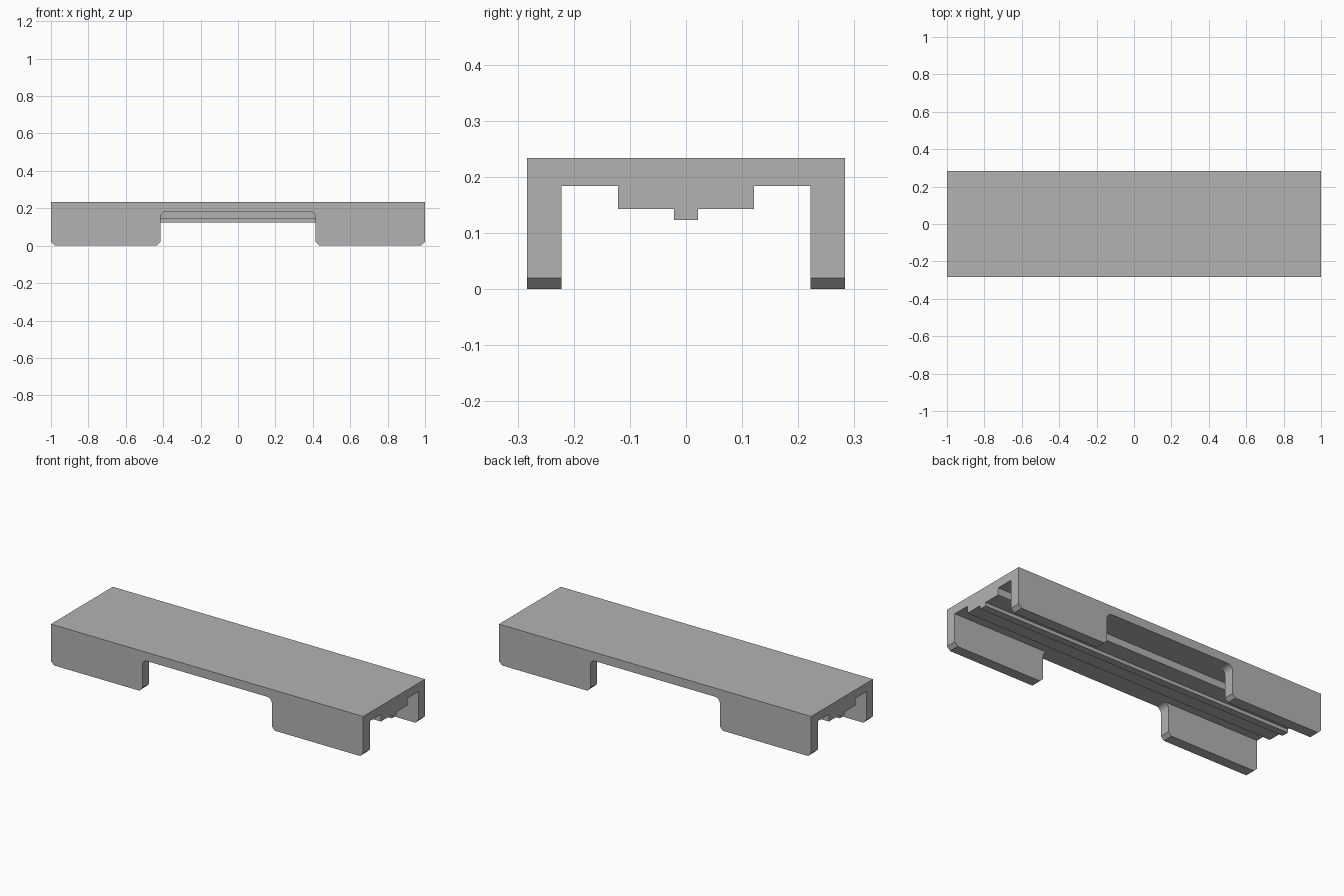
import bpy
import bmesh
from math import sin, cos, pi
from mathutils import Vector

cube = bpy.data.objects.get("Cube")
if cube:
    bpy.data.objects.remove(cube, do_unlink=True)

LENGTH, HALF_WIDTH, HEIGHT = 1.0, 0.283, 0.234
INNER = 0.222      # inner face of the side walls
CEILING = 0.184    # underside of the deck
NOTCH = 0.415      # half length of the wall opening
CHAMFER, RADIUS = 0.02, 0.033

grey = bpy.data.materials.new("plain grey")
grey.use_nodes = True
colour = (0.45, 0.45, 0.45, 1)
grey.diffuse_color = colour
grey.node_tree.nodes["Principled BSDF"].inputs["Base Color"].default_value = colour


def mirrored(half):
    """Close a half outline by mirroring its first coordinate."""
    return half + [(-u, v) for u, v in reversed(half)]


def extrude(name, outline, place, direction):
    """Turn a flat outline into a solid."""
    bm = bmesh.new()
    face = bm.faces.new([bm.verts.new(place(u, v)) for u, v in outline])
    new = bmesh.ops.extrude_face_region(bm, geom=[face])["geom"]
    verts = [g for g in new if isinstance(g, bmesh.types.BMVert)]
    bmesh.ops.translate(bm, verts=verts, vec=Vector(direction))
    bmesh.ops.recalc_face_normals(bm, faces=bm.faces)
    mesh = bpy.data.meshes.new(name)
    bm.to_mesh(mesh)
    bm.free()
    mesh.materials.append(grey)
    obj = bpy.data.objects.new(name, mesh)
    bpy.context.collection.objects.link(obj)
    return obj


# Deck with its stepped centre rail, running the full length
deck = mirrored([(INNER, HEIGHT), (INNER, CEILING), (0.121, CEILING),
                 (0.121, 0.143), (0.021, 0.143), (0.021, 0.123)])
extrude("deck_and_rail", deck, lambda y, z: (-LENGTH, y, z), (2 * LENGTH, 0, 0))

# Side walls: chamfered feet either side of a round-cornered opening
arc = [(NOTCH - RADIUS + RADIUS * cos(a), CEILING - RADIUS + RADIUS * sin(a))
       for a in (i * pi / 16 for i in range(9))]
wall = mirrored([(LENGTH, HEIGHT), (LENGTH, CHAMFER), (LENGTH - CHAMFER, 0),
                 (NOTCH + CHAMFER, 0), (NOTCH, CHAMFER)] + arc)
for name, y in (("front_wall", -HALF_WIDTH), ("back_wall", INNER)):
    extrude(name, wall, lambda x, z: (x, y, z), (0, HALF_WIDTH - INNER, 0))
